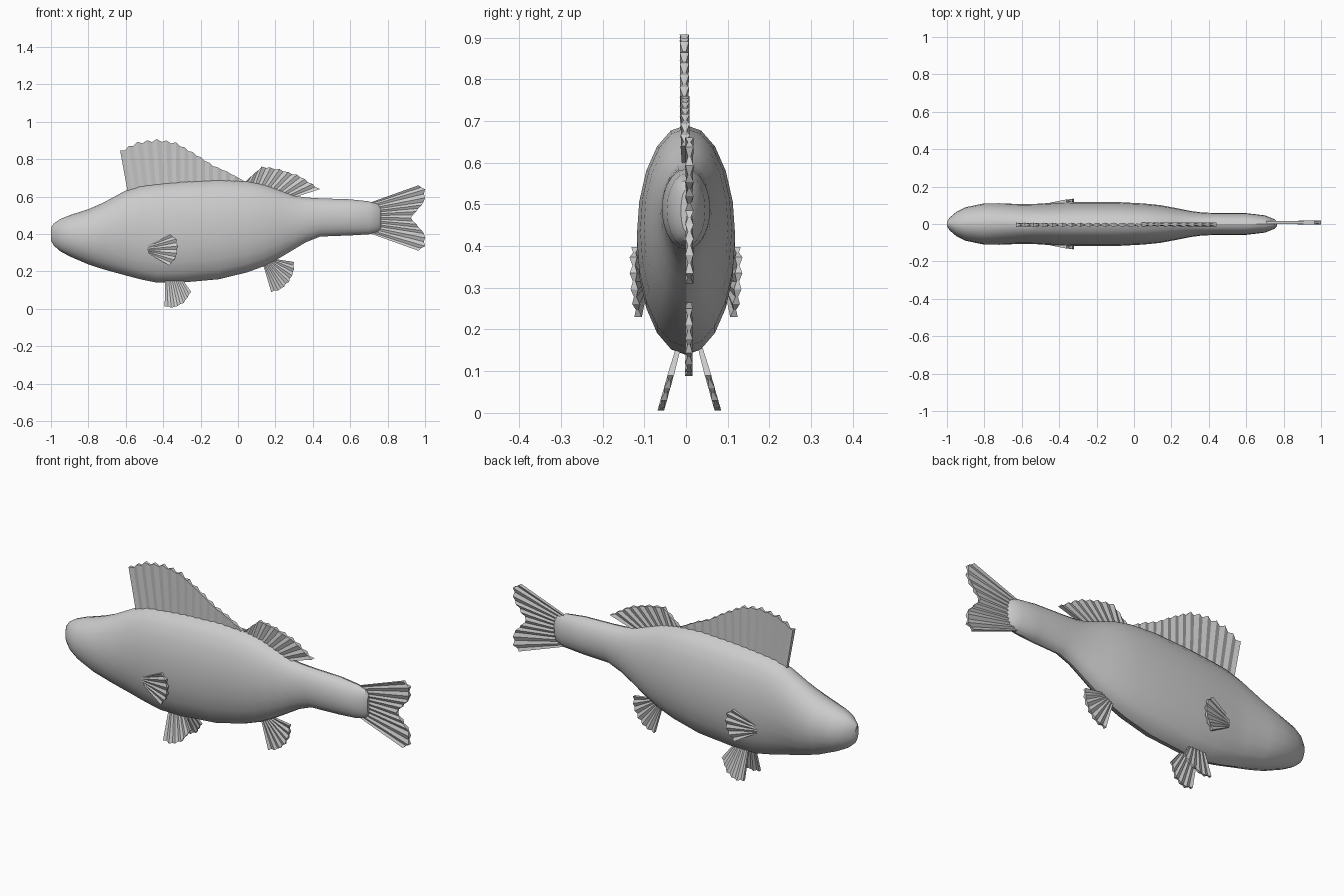
import bpy, bmesh, math
from mathutils import Vector


def make_object(name, verts, faces, angle):
    mesh = bpy.data.meshes.new(name)
    mesh.from_pydata(verts, [], faces)
    bm = bmesh.new()
    bm.from_mesh(mesh)
    bmesh.ops.recalc_face_normals(bm, faces=bm.faces)
    bm.to_mesh(mesh)
    bm.free()
    obj = bpy.data.objects.new(name, mesh)
    bpy.context.collection.objects.link(obj)
    bpy.ops.object.select_all(action='DESELECT')
    obj.select_set(True)
    bpy.context.view_layer.objects.active = obj
    bpy.ops.object.shade_smooth_by_angle(angle=math.radians(angle))
    return obj


def sample(path, t):
    """Point at fraction t of the length of a polyline."""
    pts = [Vector(p) for p in path]
    lens = [(b - a).length for a, b in zip(pts, pts[1:])]
    d = t * sum(lens)
    for a, b, l in zip(pts, pts[1:], lens):
        if d <= l:
            return a.lerp(b, d / l)
        d -= l
    return pts[-1]


def fin(name, base, tip, rays, y_of, thick=0.011, scallop=0.05):
    """Pleated solid fin from a base line to a tip line, both in (x, z)."""
    verts, faces = [], []
    n = 2 * rays
    for i in range(n + 1):
        b, p = sample(base, i / n), sample(tip, i / n)
        valley = i % 2
        if valley:
            p = p.lerp(b, scallop)
        for q, k in ((b, 0.7), (p, 1.0)):
            h = thick * k * (0.35 if valley else 1.0)
            y = y_of(q.x, q.y)
            verts += [(q.x, y - h, q.y), (q.x, y + h, q.y)]
    for i in range(n):
        a, c = 4 * i, 4 * i + 4
        for j, k in ((0, 2), (2, 3), (3, 1), (1, 0)):
            faces.append((a + j, a + k, c + k, c + j))
    faces += [(0, 1, 3, 2), tuple(4 * n + j for j in (0, 2, 3, 1))]
    return make_object(name, verts, faces, 12)


# Body: elliptical sections (x, bottom, top, half width)
sections = [
    (-1.00, 0.365, 0.435, 0.012), (-0.985, 0.338, 0.455, 0.035),
    (-0.95, 0.307, 0.480, 0.065), (-0.90, 0.280, 0.500, 0.090),
    (-0.80, 0.237, 0.532, 0.110), (-0.72, 0.211, 0.567, 0.111),
    (-0.60, 0.178, 0.632, 0.106), (-0.52, 0.157, 0.657, 0.108),
    (-0.43, 0.139, 0.668, 0.114), (-0.30, 0.140, 0.680, 0.118),
    (-0.10, 0.158, 0.690, 0.118), (0.05, 0.195, 0.682, 0.110),
    (0.14, 0.228, 0.664, 0.101), (0.22, 0.270, 0.635, 0.086),
    (0.30, 0.318, 0.605, 0.070), (0.36, 0.354, 0.595, 0.062),
    (0.44, 0.386, 0.590, 0.058), (0.60, 0.392, 0.585, 0.058),
    (0.70, 0.398, 0.574, 0.046), (0.75, 0.413, 0.558, 0.026),
    (0.765, 0.435, 0.535, 0.012),
]
SIDES = 20
verts, faces = [], []
for x, lo, hi, w in sections:
    for k in range(SIDES):
        a = 2 * math.pi * k / SIDES
        verts.append((x, w * math.cos(a),
                      (lo + hi) / 2 + (hi - lo) / 2 * math.sin(a)))
for r in range(len(sections) - 1):
    for k in range(SIDES):
        m = (k + 1) % SIDES
        faces.append((r * SIDES + k, r * SIDES + m,
                      (r + 1) * SIDES + m, (r + 1) * SIDES + k))
last = (len(sections) - 1) * SIDES
faces += [tuple(range(SIDES)), tuple(range(last, last + SIDES))]
make_object("body", verts, faces, 30)

# Fins on the centre line
fin("front_dorsal_fin", [(-0.59, 0.625), (-0.40, 0.655), (-0.10, 0.675), (0.02, 0.67)],
    [(-0.63, 0.845), (-0.54, 0.893), (-0.43, 0.908), (-0.33, 0.89), (-0.22, 0.825),
     (-0.13, 0.765), (-0.06, 0.735), (0.03, 0.685)], 14, lambda x, z: -0.004)
fin("rear_dorsal_fin", [(0.03, 0.67), (0.16, 0.645), (0.30, 0.595)],
    [(0.055, 0.695), (0.13, 0.762), (0.22, 0.747), (0.33, 0.712), (0.44, 0.64)],
    9, lambda x, z: -0.002)
fin("anal_fin", [(0.13, 0.25), (0.18, 0.268)],
    [(0.178, 0.088), (0.23, 0.102), (0.275, 0.145), (0.30, 0.20), (0.30, 0.25)],
    6, lambda x, z: 0.007, 0.009, 0.03)
fin("tail_fin_upper", [(0.70, 0.565), (0.70, 0.49)],
    [(0.965, 0.66), (1.0, 0.645), (1.0, 0.575), (0.925, 0.485)],
    5, lambda x, z: 0.008, 0.010, 0.02)
fin("tail_fin_lower", [(0.70, 0.49), (0.70, 0.405)],
    [(0.925, 0.485), (1.0, 0.40), (1.0, 0.33), (0.965, 0.31)],
    5, lambda x, z: 0.008, 0.010, 0.02)

# Paired fins, one on each side
for side, s in (("left", -1), ("right", 1)):
    fin("pelvic_fin_" + side, [(-0.39, 0.165), (-0.30, 0.16)],
        [(-0.392, 0.012), (-0.345, 0.003), (-0.29, 0.03), (-0.25, 0.09)], 5,
        lambda x, z: 0.008 + s * (0.070 - 0.28 * z), 0.008, 0.03)
    fin("pectoral_fin_" + side, [(-0.49, 0.335), (-0.48, 0.295)],
        [(-0.36, 0.398), (-0.33, 0.375), (-0.32, 0.33), (-0.33, 0.275), (-0.365, 0.23)], 5,
        lambda x, z: s * (0.121 + 0.16 * (x + 0.35) + 0.04 * (z - 0.32)), 0.009, 0.03)
